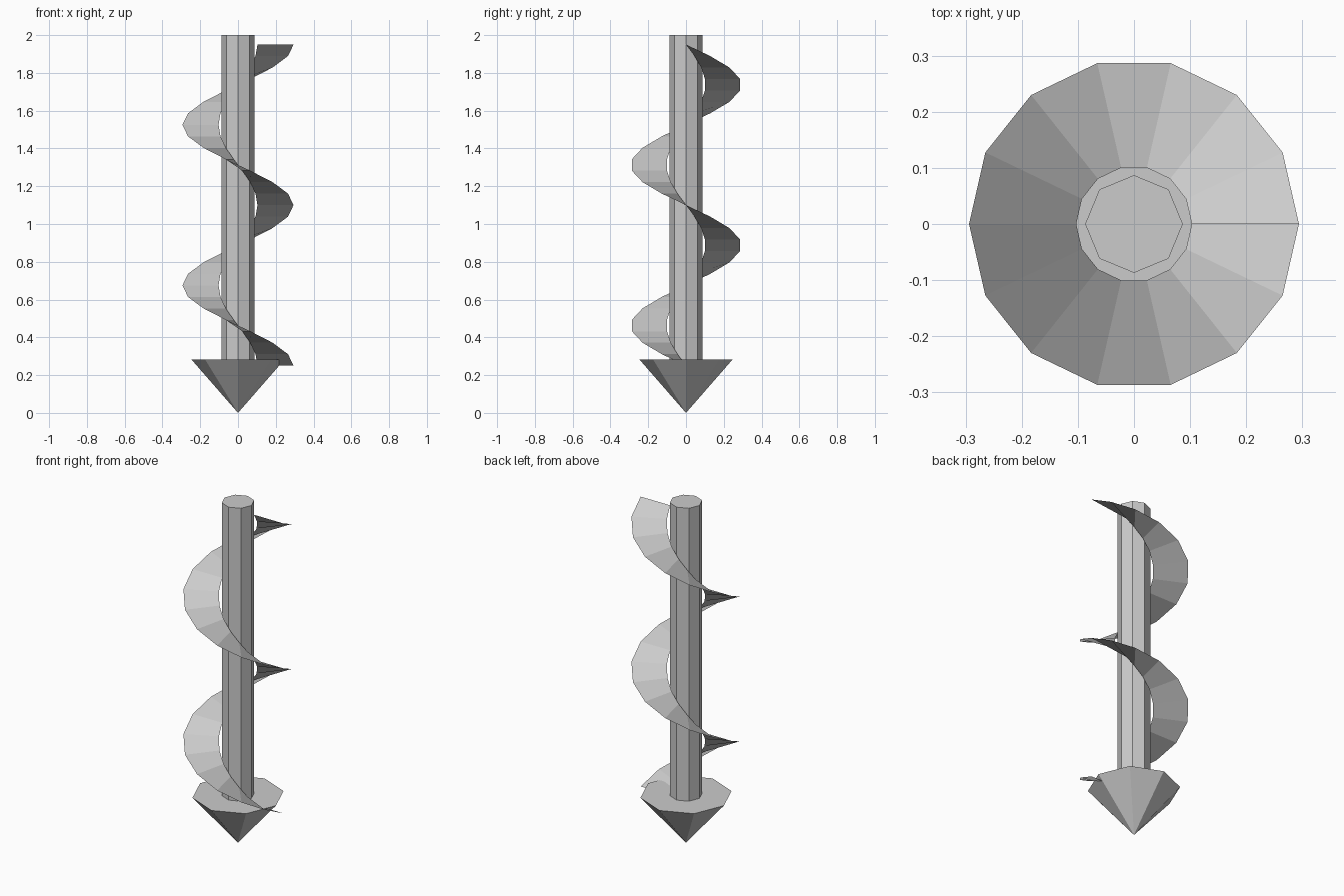
import bpy, bmesh, math

if "Cube" in bpy.data.objects:
    bpy.data.objects.remove(bpy.data.objects["Cube"])

SIDES = 8            # low-poly shaft and tip
SEG_PER_TURN = 14    # flight segments per turn
TURNS = 2
PITCH = 0.85
FLIGHT_Z = 0.25
R_IN, R_OUT = 0.103, 0.294
TIP_TOP = 0.282


def make_object(name, bm):
    mesh = bpy.data.meshes.new(name)
    bm.to_mesh(mesh)
    bm.free()
    obj = bpy.data.objects.new(name, mesh)
    bpy.context.collection.objects.link(obj)
    return obj


def cone(name, r_bottom, r_top, z0, z1):
    bm = bmesh.new()
    bmesh.ops.create_cone(bm, cap_ends=True, segments=SIDES,
                          radius1=r_bottom, radius2=r_top, depth=z1 - z0)
    bmesh.ops.remove_doubles(bm, verts=bm.verts, dist=1e-5)
    bmesh.ops.translate(bm, verts=bm.verts, vec=(0, 0, (z0 + z1) / 2))
    return make_object(name, bm)


# Octagonal shaft and pointed tip
cone("shaft", 0.087, 0.087, TIP_TOP, 2.0)
cone("tip", 0.0, 0.246, 0.0, TIP_TOP)

# Thin spiral flight, winding clockwise as it climbs
bm = bmesh.new()
prev = None
for i in range(TURNS * SEG_PER_TURN + 1):
    turn = i / SEG_PER_TURN
    a = -2 * math.pi * turn
    z = FLIGHT_Z + PITCH * turn
    pair = [bm.verts.new((r * math.cos(a), r * math.sin(a), z))
            for r in (R_IN, R_OUT)]
    if prev:
        bm.faces.new((prev[0], pair[0], pair[1], prev[1]))
    prev = pair
make_object("spiral_flight", bm)
